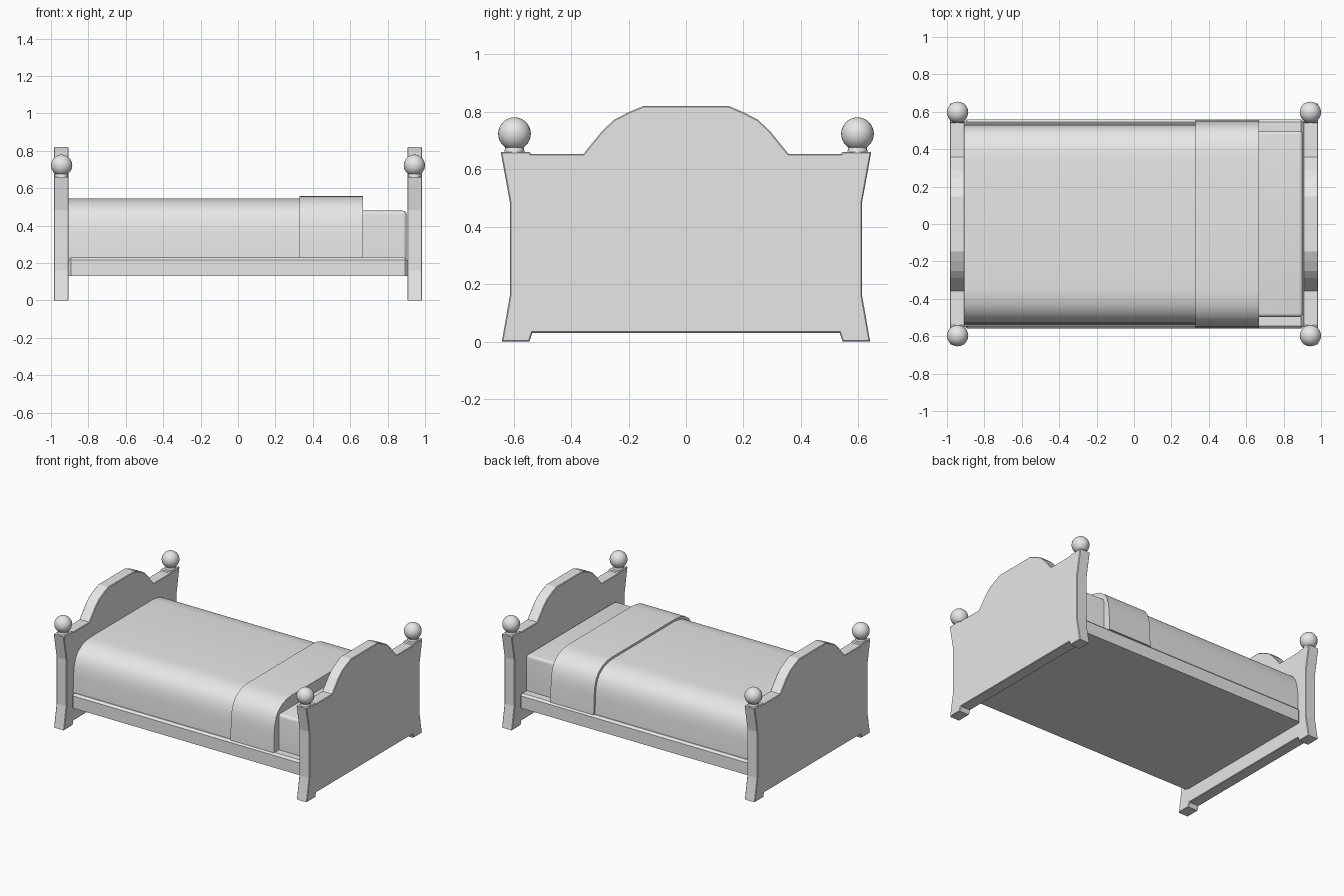
import bpy, bmesh
from mathutils import Matrix

cube = bpy.data.objects.get("Cube")
if cube:
    bpy.data.objects.remove(cube)

grey = bpy.data.materials.new("plain_grey")
grey.use_nodes = True
colour = (0.8, 0.8, 0.8, 1)
grey.diffuse_color = colour
grey.node_tree.nodes["Principled BSDF"].inputs["Base Color"].default_value = colour


def finish(name, bm, smooth=None):
    bmesh.ops.recalc_face_normals(bm, faces=bm.faces)
    mesh = bpy.data.meshes.new(name)
    bm.to_mesh(mesh)
    bm.free()
    mesh.materials.append(grey)
    ob = bpy.data.objects.new(name, mesh)
    bpy.context.collection.objects.link(ob)
    if smooth:
        bpy.ops.object.select_all(action='DESELECT')
        ob.select_set(True)
        bpy.context.view_layer.objects.active = ob
        bpy.ops.object.shade_smooth_by_angle(angle=smooth)
    return ob


def extrude_profile(name, half, x0, x1, bevel=0, smooth=None):
    """Mirror a (y, z) half outline across y = 0 and extrude it along x."""
    outline = half + [(-y, z) for y, z in reversed(half)]
    bm = bmesh.new()
    face = bm.faces.new([bm.verts.new((x0, y, z)) for y, z in outline])
    out = bmesh.ops.extrude_face_region(bm, geom=[face])
    for v in out["geom"]:
        if isinstance(v, bmesh.types.BMVert):
            v.co.x = x1
    if bevel:
        rims = [e for e in bm.edges if abs(e.verts[0].co.x - e.verts[1].co.x) < 1e-4]
        bmesh.ops.bevel(bm, geom=rims, offset=bevel, segments=1, affect='EDGES')
    return finish(name, bm, smooth)


# End boards: flared sides, feet, and an arched crest
board = [(0.535, 0.03), (0.545, 0), (0.641, 0), (0.613, 0.16), (0.613, 0.485),
         (0.645, 0.66), (0.545, 0.66), (0.54, 0.653), (0.357, 0.653), (0.29, 0.735),
         (0.25, 0.772), (0.2, 0.798), (0.148, 0.82)]
for name, side in (("headboard", 1), ("footboard", -1)):
    extrude_profile(name, board, side * 0.905, side * 0.985, bevel=0.004)
    # Post finials: short neck and ball
    for end, y in (("front", -0.597), ("back", 0.597)):
        x = side * 0.943
        bm = bmesh.new()
        bmesh.ops.create_cone(bm, cap_ends=True, segments=24, radius1=0.036, radius2=0.03,
                              depth=0.03, matrix=Matrix.Translation((x, y, 0.67)))
        bmesh.ops.create_uvsphere(bm, u_segments=24, v_segments=16, radius=0.057,
                                  matrix=Matrix.Translation((x, y, 0.723)))
        finish(f"{name}_{end}_finial", bm, 0.7)


def box(name, lo, hi, bevel, segments, smooth=None):
    """Box with every edge bevelled except those around its base."""
    bm = bmesh.new()
    bmesh.ops.create_cube(bm, size=1)
    for v in bm.verts:
        v.co = [lo[i] if v.co[i] < 0 else hi[i] for i in range(3)]
    edges = [e for e in bm.edges if max(v.co.z for v in e.verts) > lo[2] + 1e-4]
    bmesh.ops.bevel(bm, geom=edges, offset=bevel, segments=segments,
                    profile=0.5, affect='EDGES')
    return finish(name, bm, smooth)


# Bed base and mattress
box("bed_base", (-0.906, -0.56, 0.13), (0.906, 0.56, 0.23), 0.014, 1)
box("mattress", (-0.88, -0.497, 0.2), (0.902, 0.497, 0.48), 0.02, 4, 0.7)


def cover(name, x0, x1, width, top, drop):
    """Draped cloth with softly rounded shoulders."""
    shoulder = [(0, -1), (0.005, 0.4), (0.012, 0.58), (0.028, 0.74), (0.055, 0.85),
                (0.1, 0.94), (0.15, 0.985), (0.2, 1)]
    half = [(width - inset, top - drop * (1 - max(h, 0))) for inset, h in shoulder]
    return extrude_profile(name, half, x0, x1, smooth=0.6)


# Blanket and its turned-back fold
cover("blanket", -0.906, 0.335, 0.54, 0.545, 0.32)
cover("blanket_fold", 0.33, 0.667, 0.555, 0.56, 0.33)
